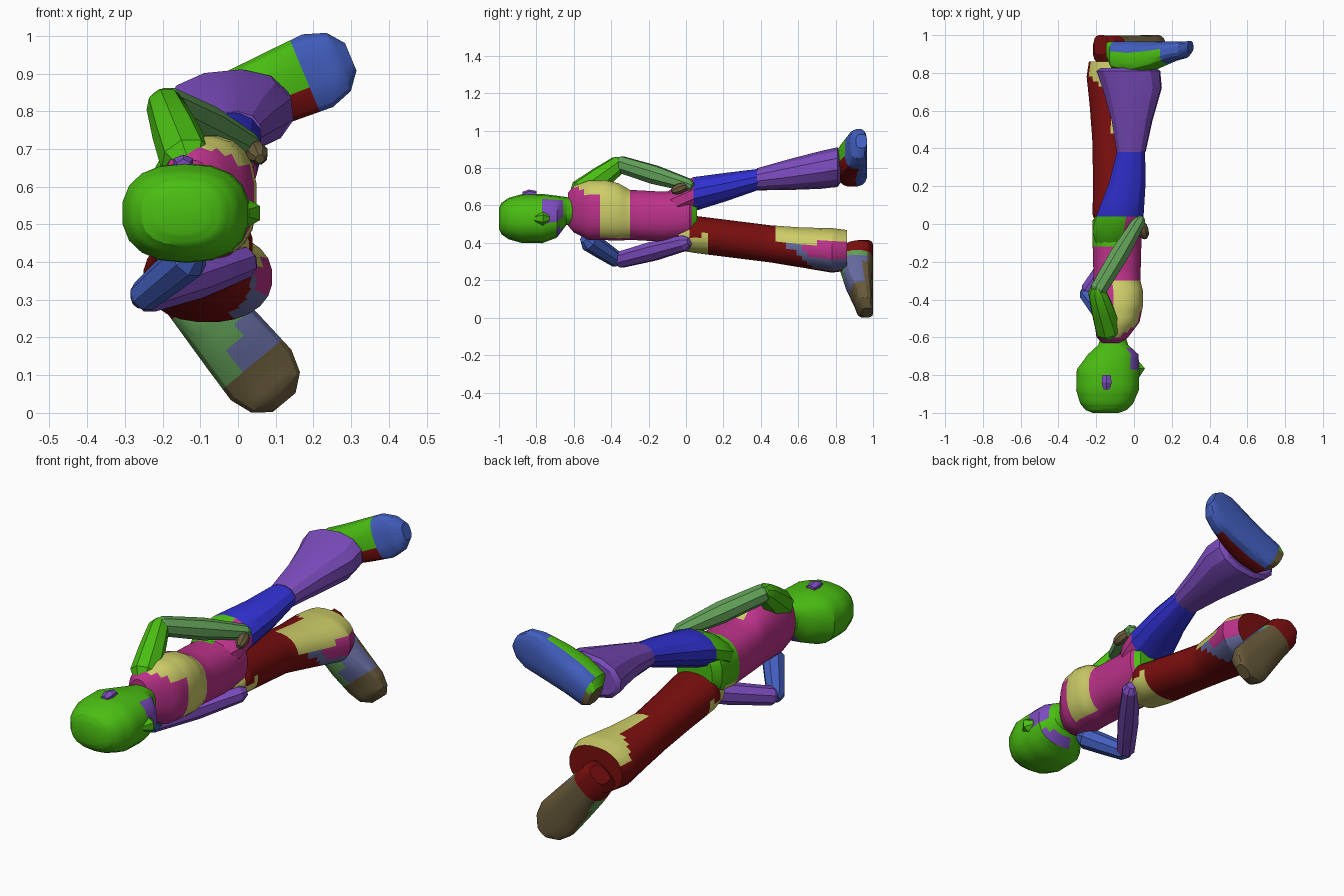
import bpy, bmesh, math
from mathutils import Vector

cube = bpy.data.objects.get("Cube")
if cube:
    bpy.data.objects.remove(cube, do_unlink=True)

# Palette (sRGB 0-255, converted to linear)
PALETTE = {
    "leaf_green": (74, 190, 18), "dark_red": (122, 14, 14), "magenta": (188, 50, 138),
    "khaki_yellow": (204, 204, 104), "deep_blue": (48, 48, 208), "royal_blue": (66, 94, 190),
    "purple": (124, 76, 190), "sage_green": (98, 160, 88), "brown": (104, 90, 58),
    "slate": (100, 106, 158)}


def linear(c):
    c /= 255
    return c / 12.92 if c < 0.04045 else ((c + 0.055) / 1.055) ** 2.4


MATS = {}
for name, rgb in PALETTE.items():
    m = bpy.data.materials.new(name)
    col = [linear(c) for c in rgb] + [1]
    m.diffuse_color = col
    m.use_nodes = True
    bsdf = m.node_tree.nodes["Principled BSDF"]
    bsdf.inputs["Base Color"].default_value = col
    bsdf.inputs["Roughness"].default_value = 0.8
    MATS[name] = m


def loft(name, stations, colour, u=(1, 0, 0), v=(0, 0, 1), sides=12, steps=1, power=2.0):
    """Rings (centre, radius along u, radius along v) joined into a closed skin.
    colour is a palette name or a rule giving one from a face centre."""
    u, v = Vector(u).normalized(), Vector(v).normalized()
    rings = []
    for (c0, a0, b0), (c1, a1, b1) in zip(stations, stations[1:]):
        for k in range(steps):
            t = k / steps
            rings.append((Vector(c0).lerp(Vector(c1), t), a0 + (a1 - a0) * t, b0 + (b1 - b0) * t))
    c, a, b = stations[-1]
    rings.append((Vector(c), a, b))
    bm = bmesh.new()
    loops = []
    for c, a, b in rings:
        loop = []
        for i in range(sides):
            t = math.tau * (i + 0.5) / sides
            cs, sn = math.cos(t), math.sin(t)
            x = math.copysign(abs(cs) ** (2 / power), cs)
            y = math.copysign(abs(sn) ** (2 / power), sn)
            loop.append(bm.verts.new(c + u * (a * x) + v * (b * y)))
        loops.append(loop)
    for p, q in zip(loops, loops[1:]):
        for i in range(sides):
            j = (i + 1) % sides
            bm.faces.new((p[i], p[j], q[j], q[i]))
    bm.faces.new(loops[0])
    bm.faces.new(loops[-1])
    bmesh.ops.recalc_face_normals(bm, faces=bm.faces)
    me = bpy.data.meshes.new(name)
    used = []
    for f in bm.faces:
        key = colour if isinstance(colour, str) else colour(f.calc_center_median())
        if key not in used:
            used.append(key)
            me.materials.append(MATS[key])
        f.material_index = used.index(key)
    bm.to_mesh(me)
    bm.free()
    ob = bpy.data.objects.new(name, me)
    bpy.context.collection.objects.link(ob)
    bpy.ops.object.select_all(action='DESELECT')
    ob.select_set(True)
    bpy.context.view_layer.objects.active = ob
    bpy.ops.object.shade_smooth_by_angle(angle=math.radians(28))
    return ob


def limb(name, a, b, ra, rm, rb, colour):
    """Tapered limb segment from a to b with rounded ends."""
    a, b = Vector(a), Vector(b)
    d = (b - a).normalized()
    u = d.cross(Vector((0, 0, 1))).normalized()
    st = [(a - d * ra * 0.7, ra * 0.5, ra * 0.5), (a, ra, ra), (a.lerp(b, 0.5), rm, rm),
          (b, rb, rb), (b + d * rb * 0.7, rb * 0.5, rb * 0.5)]
    return loft(name, st, colour, u, d.cross(u), sides=8)


# Head with a marking that runs from the mouth round under the jaw
def head_colour(p):
    mouth = p.x > -0.07 and -0.76 < p.y < -0.65 and 0.53 < p.z < 0.625
    jaw = -0.14 < p.x < 0.0 and -0.70 < p.y < -0.65 and p.z < 0.49
    return "purple" if mouth or jaw else "leaf_green"


loft("head", [((-.15, -1.0, .53), .07, .055), ((-.148, -.985, .53), .11, .085),
              ((-.145, -.95, .53), .142, .11),
              ((-.14, -.88, .53), .168, .13), ((-.137, -.77, .53), .168, .132),
              ((-.11, -.69, .54), .135, .112), ((-.11, -.64, .57), .08, .075),
              ((-.11, -.58, .57), .06, .065)], head_colour, sides=18, steps=3, power=2.4)
loft("nose", [((.02, -.81, .53), .01, .02), ((.025, -.765, .53), .038, .038),
              ((.02, -.73, .53), .01, .02)], "leaf_green", sides=6)
loft("left_ear", [((-.145, -.875, .655), .02, .018), ((-.145, -.84, .665), .03, .02),
                  ((-.145, -.80, .66), .025, .018)], "purple", sides=6)


# Torso with chest panel and coloured seat
def torso_colour(p):
    if p.y > -.12 and (p.x < -.08 or p.y > .035):
        return "leaf_green" if p.z > .46 else "khaki_yellow"
    panel = p.x > -0.11 and p.z > 0.43 and -0.47 < p.y < -0.31
    shoulder = p.x > -0.13 and p.z > 0.655 + 0.6 * max(0, -.52 - p.y) and p.y < -0.44
    return "khaki_yellow" if panel or shoulder else "magenta"


loft("torso", [((-.12, -.63, .58), .05, .09), ((-.115, -.60, .58), .085, .125),
               ((-.09, -.52, .575), .12, .16), ((-.08, -.43, .575), .13, .162),
               ((-.08, -.36, .565), .13, .155), ((-.09, -.30, .55), .125, .135),
               ((-.09, -.12, .54), .13, .135), ((-.09, .02, .55), .13, .135),
               ((-.09, .06, .55), .10, .11)], torso_colour, sides=20, steps=3, power=2.4)


# Left leg: hip, thigh and flared shin
def left_thigh_colour(p):
    if p.y < .04:
        return "leaf_green" if p.x < -.07 else "magenta"
    return "deep_blue"


loft("left_thigh", [((-.10, -.12, .60), .10, .06), ((-.09, -.04, .625), .135, .095),
                    ((-.075, .04, .66), .13, .095), ((-.035, .22, .70), .10, .078),
                    ((-.015, .39, .74), .076, .058)], left_thigh_colour, steps=2)
loft("left_shin", [((-.015, .38, .74), .077, .059), ((-.01, .55, .765), .11, .082),
                   ((-.01, .72, .79), .16, .10), ((-.03, .81, .805), .172, .105),
                   ((-.03, .825, .805), .15, .085)], "purple",
     u=(1, 0, .1), v=(-.1, 0, 1), power=2.2)


# Right leg with coloured cuff panels
def right_leg_colour(p):
    if p.y < .02 or (p.y < .11 and p.z < .44):
        return "khaki_yellow"
    if p.y > .47 and p.z > .40 and p.x > -.11 - max(0, p.y - .68) * 1.2:
        return "khaki_yellow"
    if p.x > .0 and p.z > .31 and p.y > .6 + (.39 - p.z) * .9:
        return "magenta"
    if p.x > -.03 and p.z < .40 and p.y > .54 + (.39 - p.z) * 1.2:
        return "slate"
    return "dark_red"


loft("right_leg", [((-.09, -.04, .43), .10, .07), ((-.09, .05, .445), .13, .10),
                   ((-.10, .25, .42), .118, .10), ((-.11, .45, .395), .112, .10),
                   ((-.095, .62, .375), .14, .108), ((-.08, .78, .36), .172, .12),
                   ((-.09, .86, .36), .15, .11)],
     right_leg_colour, sides=24, steps=6, power=2.2)


# Feet: lofted heel to toe, flat sole facing +y
def foot(name, heel, d, sole, rule):
    d = Vector((d[0], 0, d[1])).normalized()
    w = Vector((-d.z, 0, d.x))
    heel = Vector((heel[0], 0, heel[1]))
    prof = [(0, .05, .10), (.035, .085, .155), (.14, .092, .18), (.26, .10, .15),
            (.37, .106, .105), (.43, .085, .09), (.465, .04, .06)]
    st = [(heel + d * s + Vector((0, sole - h / 2, 0)), r, h / 2) for s, r, h in prof]

    def colour(p):
        q = p - heel
        return rule(q.dot(d), q.dot(w), sole - p.y)
    return loft(name, st, colour, w, (0, 1, 0), sides=16, steps=3, power=2.8)


def left_foot_colour(s, w, depth):
    if s < .045 and w < .03:
        return "brown"
    if s < .045:
        return "leaf_green"
    if depth < .05 or s > .335:
        return "royal_blue"
    return "leaf_green" if w > -.02 else "dark_red"


def right_foot_colour(s, w, depth):
    if s < .10:
        return "dark_red"
    if depth < .045 or s > .325:
        return "brown"
    return "slate" if .64 * s + .77 * w > .165 else "sage_green"


foot("left_foot", (-.13, .765), (.91, .38), .968, left_foot_colour)
foot("right_foot", (-.175, .385), (.64, -.77), 1.0, right_foot_colour)

# Arms, hands resting on the hips
limb("left_upper_arm", (-.135, -.56, .67), (-.195, -.36, .82), .072, .064, .05, "leaf_green")
limb("left_forearm", (-.19, -.35, .82), (.028, .015, .708), .047, .053, .037, "sage_green")
limb("left_hand", (.055, -.06, .68), (.045, -.01, .70), .025, .03, .025, "brown")
limb("right_upper_arm", (-.13, -.52, .41), (-.25, -.37, .31), .055, .05, .043, "royal_blue")
limb("right_forearm", (-.24, -.35, .31), (.015, -.005, .40), .046, .054, .044, "purple")
